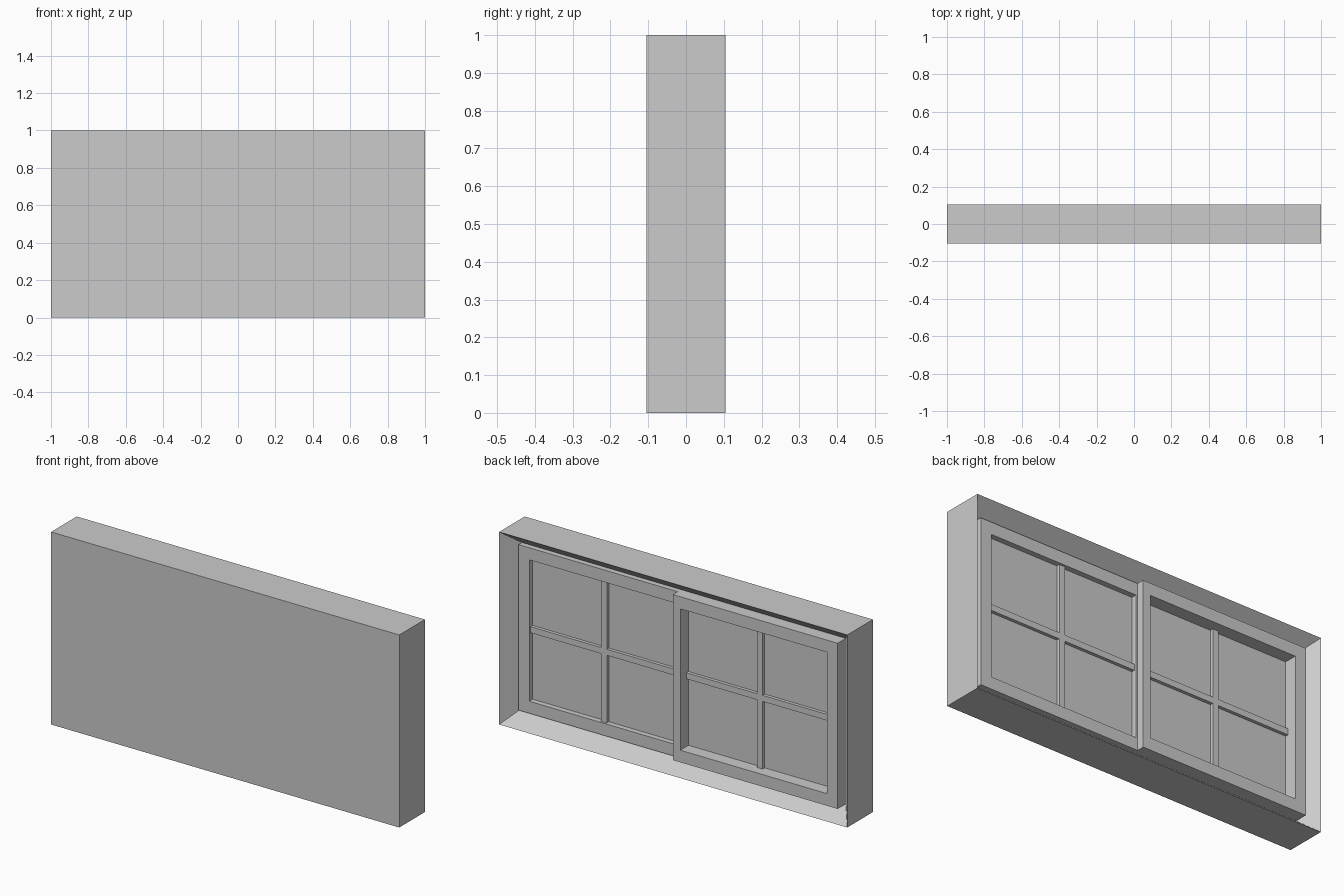
import bpy
import bmesh

if "Cube" in bpy.data.objects:
    bpy.data.objects.remove(bpy.data.objects["Cube"], do_unlink=True)

BACK = 0.105          # rear surface of the outer frame
PANE = BACK - 0.088   # pane surface inside the opening
EMBED = 0.005         # how far parts sink into the pane

grey = bpy.data.materials.new("light_grey")
grey.use_nodes = True
colour = (0.6, 0.6, 0.6, 1)
grey.diffuse_color = colour
grey.node_tree.nodes["Principled BSDF"].inputs["Base Color"].default_value = colour


def finish(name, bm):
    bmesh.ops.recalc_face_normals(bm, faces=bm.faces)
    mesh = bpy.data.meshes.new(name)
    bm.to_mesh(mesh)
    bm.free()
    mesh.materials.append(grey)
    obj = bpy.data.objects.new(name, mesh)
    bpy.context.collection.objects.link(obj)
    return obj


def box(bm, x0, x1, y0, y1, z0, z1):
    verts = bmesh.ops.create_cube(bm, size=1)["verts"]
    for v in verts:
        v.co.x = x1 if v.co.x > 0 else x0
        v.co.y = y1 if v.co.y > 0 else y0
        v.co.z = z1 if v.co.z > 0 else z0


def ring(name, outer, inner, y0, y1):
    """Rectangular frame; rectangles are (x0, x1, z0, z1)."""
    bm = bmesh.new()

    def loop(rect, y):
        x0, x1, z0, z1 = rect
        return [bm.verts.new((x, y, z))
                for x, z in ((x0, z0), (x1, z0), (x1, z1), (x0, z1))]

    loops = [loop(outer, y0), loop(outer, y1), loop(inner, y1), loop(inner, y0)]
    for k in range(4):
        a, b = loops[k], loops[(k + 1) % 4]
        for i in range(4):
            j = (i + 1) % 4
            bm.faces.new((a[i], a[j], b[j], b[i]))
    return finish(name, bm)


# Outer frame: flat front, recessed opening at the back
bm = bmesh.new()
box(bm, -1, 1, -BACK, BACK, 0, 1)
bm.normal_update()
rear = max(bm.faces, key=lambda f: f.calc_center_median().y)
bmesh.ops.inset_region(bm, faces=[rear], thickness=0.07, use_even_offset=True)
for v in rear.verts:
    v.co.y = PANE
finish("outer_frame", bm)

# Two sliding sashes, each with a cross of glazing bars
for side, sign, depth in (("left", 1, 0.06), ("right", -1, 0.021)):
    def span(a, b):
        return tuple(sorted((sign * a, sign * b)))

    outer = span(-0.017, 0.93) + (0.07, 0.93)
    inner = span(0.026, 0.869) + (0.133, 0.867)
    ring(side + "_sash", outer, inner, PANE - EMBED, BACK - depth)

    x0, x1, z0, z1 = inner
    mid, half = (x0 + x1) / 2, 0.016
    bar_y = (PANE - EMBED, BACK - 0.071)
    bm = bmesh.new()
    box(bm, mid - half, mid + half, *bar_y, z0, z1)
    for a, b in ((x0, mid - half), (mid + half, x1)):
        box(bm, a, b, *bar_y, 0.5 - half, 0.5 + half)
    finish(side + "_glazing_bars", bm)
